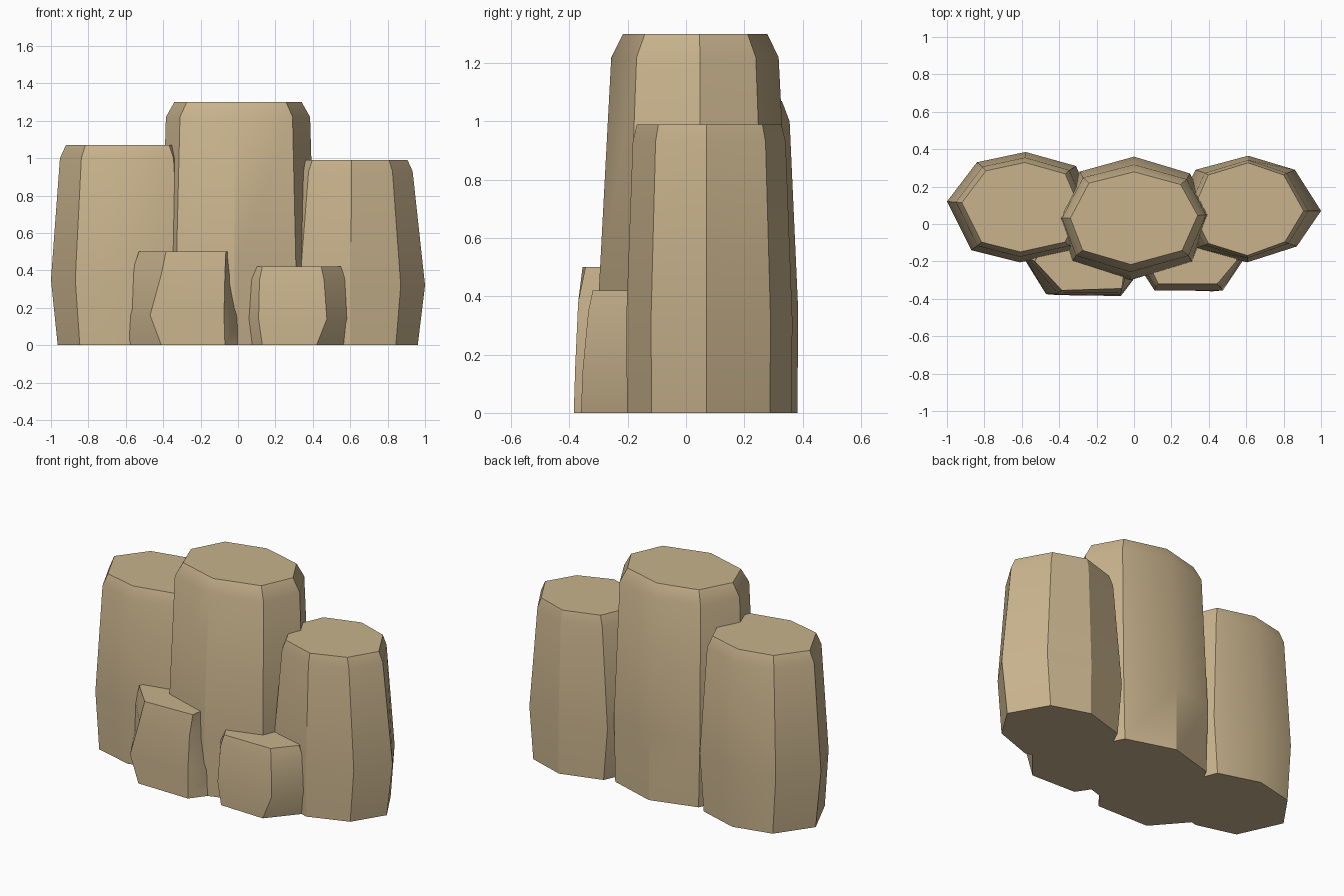
import bpy, bmesh, math

if "Cube" in bpy.data.objects:
    bpy.data.objects.remove(bpy.data.objects["Cube"])

stone = bpy.data.materials.new("sandstone")
stone.diffuse_color = (0.58, 0.45, 0.265, 1)
stone.use_nodes = True
stone.node_tree.nodes["Principled BSDF"].inputs["Base Color"].default_value = stone.diffuse_color


def rock(name, rings):
    """Skin a closed rock through rings of equal point count."""
    bm = bmesh.new()
    loops = [[bm.verts.new(p) for p in ring] for ring in rings]
    n = len(loops[0])
    for low, high in zip(loops, loops[1:]):
        for i in range(n):
            j = (i + 1) % n
            bm.faces.new((low[i], low[j], high[j], high[i]))
    bm.faces.new(loops[-1])
    bm.faces.new(loops[0][::-1])
    bmesh.ops.recalc_face_normals(bm, faces=bm.faces)
    mesh = bpy.data.meshes.new(name)
    bm.to_mesh(mesh)
    bm.free()
    mesh.materials.append(stone)
    obj = bpy.data.objects.new(name, mesh)
    bpy.context.collection.objects.link(obj)
    bpy.ops.object.select_all(action='DESELECT')
    obj.select_set(True)
    bpy.context.view_layer.objects.active = obj
    bpy.ops.object.shade_smooth_by_angle(angle=math.radians(32))


def column(name, centre, outline, levels):
    """Scale the widest outline about its centre at each (z, sx, sy) level."""
    cx, cy = centre
    rock(name, [[(cx + (x - cx) * sx, cy + (y - cy) * sy, z) for x, y in outline]
                for z, sx, sy in levels])


# Tall columns, octagonal, with a narrow bevel below the flat top
column("centre_column", (0, 0.035),
       [(0.41, 0.05), (0.30, 0.27), (0, 0.36), (-0.29, 0.28),
        (-0.41, 0.03), (-0.33, -0.20), (-0.02, -0.30), (0.31, -0.20)],
       [(0, 0.97, 1.0), (0.4, 1, 1), (1.22, 0.94, 0.87), (1.3, 0.83, 0.75)])
column("left_column", (-0.6, 0.09),
       [(-0.21, 0.08), (-0.31, 0.31), (-0.58, 0.385), (-0.84, 0.33),
        (-1.0, 0.12), (-0.87, -0.14), (-0.61, -0.205), (-0.31, -0.14)],
       [(0, 0.91, 0.99), (0.35, 1, 1), (1.0, 0.88, 0.9), (1.07, 0.80, 0.81)])
column("right_column", (0.61, 0.075),
       [(1.0, 0.07), (0.86, 0.29), (0.61, 0.365), (0.33, 0.29),
        (0.22, 0.07), (0.33, -0.13), (0.605, -0.205), (0.87, -0.12)],
       [(0, 0.9, 0.99), (0.32, 1, 1), (0.93, 0.83, 0.92), (0.99, 0.76, 0.87)])


def boulder(name, back, rings):
    """Low front rock; its back edge is buried in the columns."""
    rock(name, [[(x, y, z) for x, y in front + back] for z, front in rings])


# Low rocks in front
boulder("left_front_rock", [(0, -0.05), (-0.45, -0.03)], [
    (0, [(-0.61, -0.15), (-0.41, -0.38), (-0.07, -0.385), (0.04, -0.24)]),
    (0.16, [(-0.595, -0.16), (-0.47, -0.375), (-0.075, -0.38), (0.03, -0.25)]),
    (0.38, [(-0.57, -0.18), (-0.41, -0.37), (-0.07, -0.37), (-0.04, -0.27)]),
    (0.5, [(-0.53, -0.20), (-0.385, -0.355), (-0.065, -0.345), (-0.055, -0.27)])])
boulder("right_front_rock", [(0.5, -0.03), (0.15, -0.05)], [
    (0, [(0.05, -0.23), (0.13, -0.35), (0.42, -0.36), (0.615, -0.13)]),
    (0.14, [(0.035, -0.24), (0.11, -0.355), (0.475, -0.355), (0.60, -0.17)]),
    (0.35, [(0.065, -0.26), (0.115, -0.335), (0.46, -0.335), (0.575, -0.19)]),
    (0.42, [(0.10, -0.26), (0.13, -0.32), (0.445, -0.32), (0.55, -0.195)])])
